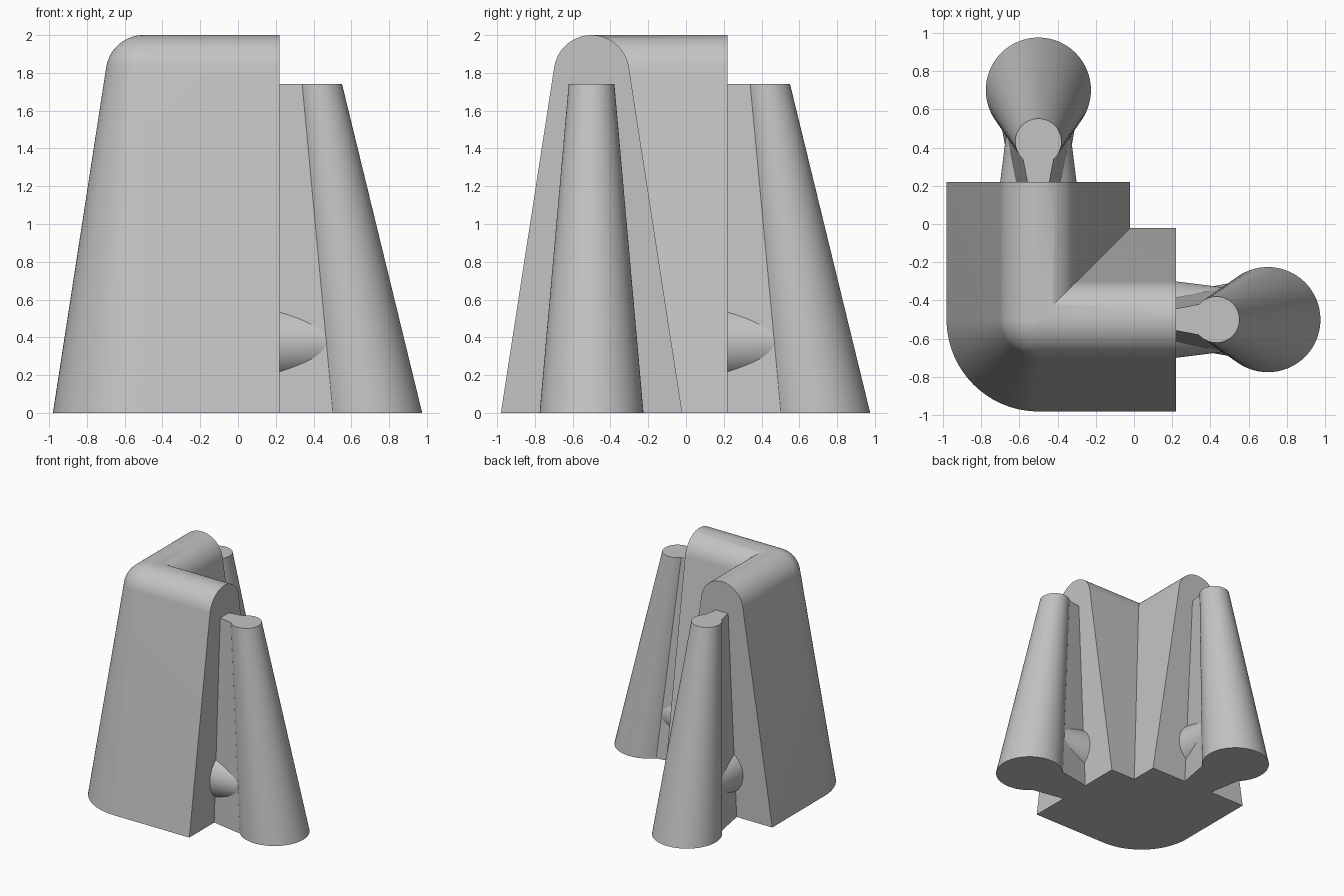
import bpy, bmesh, math

if "Cube" in bpy.data.objects:
    bpy.data.objects.remove(bpy.data.objects["Cube"], do_unlink=True)

CORNER = (-0.5, -0.5, 0)   # centre of the wall bend; all parts are local to it
ARM = 0.72                 # wall arm length from the bend
PILLAR_TOP = 1.74

grey = bpy.data.materials.new("plain grey")
grey.use_nodes = True
colour = (0.55, 0.55, 0.55, 1)
grey.diffuse_color = colour
grey.node_tree.nodes["Principled BSDF"].inputs["Base Color"].default_value = colour


def loft(name, rings, turn=0):
    """Skin matching closed rings, cap both ends and place the part."""
    bm = bmesh.new()
    loops = [[bm.verts.new(p) for p in ring] for ring in rings]
    n = len(loops[0])
    for a, b in zip(loops, loops[1:]):
        for i in range(n):
            j = (i + 1) % n
            bm.faces.new((a[i], a[j], b[j], b[i]))
    bm.faces.new(loops[0])
    bm.faces.new(loops[-1])
    bmesh.ops.remove_doubles(bm, verts=bm.verts, dist=1e-5)
    bmesh.ops.recalc_face_normals(bm, faces=bm.faces)
    mesh = bpy.data.meshes.new(name)
    bm.to_mesh(mesh)
    bm.free()
    mesh.materials.append(grey)
    obj = bpy.data.objects.new(name, mesh)
    bpy.context.collection.objects.link(obj)
    obj.location = CORNER
    obj.rotation_euler.z = turn
    bpy.ops.object.select_all(action="DESELECT")
    obj.select_set(True)
    bpy.context.view_layer.objects.active = obj
    bpy.ops.object.shade_smooth_by_angle(angle=math.radians(30))
    return obj


def wall_ring(h, z):
    """L-shaped outline at half thickness h: round outside, mitred inside."""
    steps = 24
    arc = [-math.pi / 2 - math.pi / 2 * i / steps for i in range(steps + 1)]
    outer = [(ARM, -h, z)] + [(h * math.cos(a), h * math.sin(a), z) for a in arc]
    return outer + [(-h, ARM, z), (h, ARM, z), (h, h, z), (ARM, h, z)]


def circle(centre, radius, axis, n=64):
    """Ring around a vertical ('z') or horizontal ('x') axis."""
    x, z = centre
    angles = [2 * math.pi * i / n for i in range(n)]
    if axis == "z":
        return [(x + radius * math.cos(a), radius * math.sin(a), z) for a in angles]
    return [(x, radius * math.cos(a), z + radius * math.sin(a)) for a in angles]


def web_ring(x0, w0, x1, w1, z):
    return [(x0, -w0, z), (x1, -w1, z), (x1, w1, z), (x0, w0, z)]


# Bent wall: sloping sides that run into a round ridge
ridge_r, ridge_z = 0.2, 1.8
profile = [(0.48, 0)]
for i in range(17):
    a = math.radians(9 + 81 * i / 16)
    profile.append((max(ridge_r * math.cos(a), 0.0005), ridge_z + ridge_r * math.sin(a)))
loft("bent_wall", [wall_ring(h, z) for h, z in profile])

# Each arm ends in a leaning pillar, a flared web and a tapered strut
for side, turn in (("left", 0), ("back", math.pi / 2)):
    loft(side + "_pillar",
         [circle((1.2, 0), 0.275, "z"), circle((0.93, PILLAR_TOP), 0.121, "z")], turn)
    loft(side + "_web",
         [web_ring(0.6, 0.118, 1.04, 0.198, 0),
          web_ring(0.6, 0.035, 0.86, 0.084, PILLAR_TOP)], turn)
    loft(side + "_strut",
         [circle((0.6, 0.37), 0.215, "x"), circle((1.05, 0.37), 0.158, "x")], turn)
